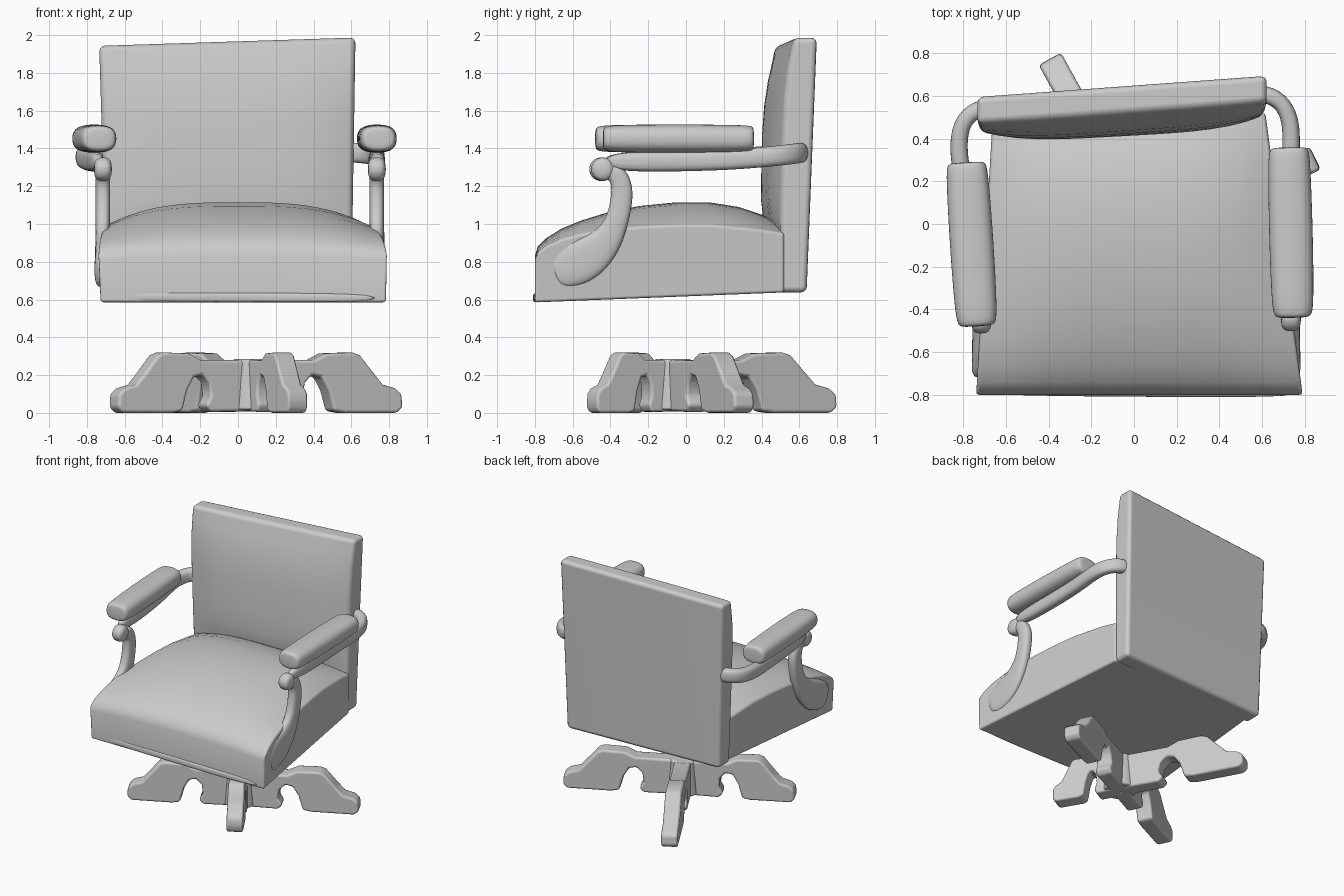
import bpy, bmesh, math
from mathutils import Vector

if "Cube" in bpy.data.objects:
    bpy.data.objects.remove(bpy.data.objects["Cube"])


def finish(name, bm, bevel=0.0, subsurf=0):
    bmesh.ops.recalc_face_normals(bm, faces=bm.faces)
    me = bpy.data.meshes.new(name)
    bm.to_mesh(me)
    bm.free()
    ob = bpy.data.objects.new(name, me)
    bpy.context.collection.objects.link(ob)
    for p in me.polygons:
        p.use_smooth = True
    if bevel:
        m = ob.modifiers.new("Bevel", 'BEVEL')
        m.width, m.segments = bevel, 3
        m.limit_method, m.angle_limit = 'ANGLE', math.radians(40)
        m.harden_normals = True
    if subsurf:
        m = ob.modifiers.new("Subdivision", 'SUBSURF')
        m.levels = m.render_levels = subsurf
    return ob


def loft(name, rings, **kw):
    """Skin a list of equal-length closed rings and cap both ends."""
    bm = bmesh.new()
    vs = [[bm.verts.new(p) for p in r] for r in rings]
    n = len(rings[0])
    for a, b in zip(vs, vs[1:]):
        for i in range(n):
            j = (i + 1) % n
            bm.faces.new((a[i], a[j], b[j], b[i]))
    bm.faces.new(vs[0])
    bm.faces.new(vs[-1])
    return finish(name, bm, **kw)


def sweep(name, path, ref, power=0.75, sides=12):
    """Sweep a rounded section; path holds (x, y, z, size along ref, other size)."""
    pts = [Vector(p[:3]) for p in path]
    rings = []
    for i, p in enumerate(path):
        t = (pts[min(i + 1, len(pts) - 1)] - pts[max(i - 1, 0)]).normalized()
        b = t.cross(ref).normalized()
        a = b.cross(t).normalized()
        ring = []
        for k in range(sides):
            th = 2 * math.pi * (k + 0.5) / sides
            c, s = math.cos(th), math.sin(th)
            c = math.copysign(abs(c) ** power, c)
            s = math.copysign(abs(s) ** power, s)
            ring.append(pts[i] + a * c * p[3] / 2 + b * s * p[4] / 2)
        rings.append(ring)
    return loft(name, rings, subsurf=2)


def lerp(a, b, t):
    return a + (b - a) * t


def table(rows, v):
    for a, b in zip(rows, rows[1:]):
        if v <= b[0]:
            return lerp(a[1], b[1], (v - a[0]) / (b[0] - a[0]))
    return rows[-1][1]


UP, ACROSS = Vector((0, 0, 1)), Vector((1, 0, 0))
US = [-1 + i / 8 for i in range(17)]

# Seat: tapered block with a domed top, lofted front to back
rings = []
for y, zc, drop in [(-.80, .84, .02), (-.785, .89, .03), (-.74, .935, .04),
                    (-.66, .985, .055), (-.55, 1.03, .07), (-.42, 1.07, .09),
                    (-.25, 1.105, .11), (-.05, 1.125, .12), (.12, 1.125, .12),
                    (.28, 1.10, .11), (.40, 1.06, .08), (.52, 1.0, .04)]:
    t = (y + .8) / 1.25
    xl, xr, zb = lerp(-.74, -.665, t), lerp(.79, .625, t), lerp(.595, .645, t)
    ring = [(lerp(xl, xr, (u + 1) / 2), y, zc - drop * abs(u) ** 3) for u in US]
    ring += [(xr - .005, y, zb), (xl + .012, y, zb)]
    rings.append(ring)
loft("seat", rings, bevel=.015)

# Trim along the lower front edge of the seat
sweep("front_trim", [(-.72, -.788, .625, .05, .03), (0, -.795, .622, .05, .03),
                     (.775, -.798, .618, .05, .03)], UP)

# Backrest: padded panel, slightly turned, lofted upwards
bulge = [(.6, 0), (.95, .02), (1.1, .06), (1.45, .055), (1.7, .04), (1.85, .02), (2, 0)]
thick = [(.6, .14), (1.0, .15), (1.6, .16), (1.8, .15), (1.9, .135), (2, .12)]
rings = []
for z in [.648, .8, .95, 1.05, 1.15, 1.3, 1.5, 1.65, 1.78, 1.87, 1.93, 1.975]:
    zt = (z - .65) / 1.33
    xl, xr = lerp(-.695, -.735, zt), lerp(.60, .622, zt)
    front, rear = [], []
    for u in US:
        x = lerp(xl, xr, (u + 1) / 2)
        yb = .61 + u * (.03 + .02 * zt) + .035 * zt
        yf = yb - table(thick, z) - table(bulge, z) * (1 - u ** 4)
        zz = z + .022 * u * max(0, zt)
        front.append((x, yf, zz))
        rear.append((x, yb, zz))
    rings.append(front + rear[::-1])
loft("backrest", rings, bevel=.03)

# Arms: (name, pad rear xy, pad front xy, rail path, post x, scroll y)
arms = [
    ("left", (-.785, .29), (-.735, -.48),
     [(-.735, -.46), (-.77, -.05), (-.805, .22), (-.825, .36), (-.81, .47), (-.75, .535), (-.66, .55)],
     -.715, -.45),
    ("right", (.725, .36), (.745, -.44),
     [(.745, -.45), (.735, -.05), (.73, .25), (.74, .42), (.725, .52), (.67, .595), (.56, .62)],
     .735, -.44),
]
for side, r, f, rail, px, sy in arms:
    # Padded armrest
    path = []
    for t, k in [(0, .75), (.015, .92), (.08, 1), (.5, 1.04), (.9, 1), (.985, .9), (1, .7)]:
        path.append((lerp(r[0], f[0], t), lerp(r[1], f[1], t), 1.462, .15 * k, .205 * k))
    sweep(side + "_arm_pad", path, UP)
    # Rail curving round into the backrest
    zs = [1.34, 1.34, 1.35, 1.365, 1.375, 1.385, 1.39]
    sweep(side + "_arm_rail", [(x, y, z, .11, .085) for (x, y), z in zip(rail, zs)], UP)
    # Scroll at the front of the rail
    sweep(side + "_arm_scroll", [(px - .05, sy, 1.30, .12, .12), (px, sy, 1.30, .135, .135),
                                 (px + .05, sy, 1.30, .12, .12)], UP, 1.0)
    # Curved post flaring onto the side of the seat
    out = math.copysign(1, px)
    post = [(-.42, 1.30, .09), (-.36, 1.275, .11), (-.335, 1.20, .12), (-.345, 1.10, .12),
            (-.375, .99, .13), (-.44, .89, .19), (-.54, .82, .25), (-.64, .775, .23), (-.71, .75, .16)]
    path = []
    for i, (y, z, d) in enumerate(post):
        low = max(0, (i - 4) / 4)
        path.append((px + out * .015 * low, y, z, lerp(.08, .065, low), d))
    sweep(side + "_arm_post", path, ACROSS)

# Swivel base: four arched feet around one hub
hub = (.07, -.07)
profile = [(0, .02), (.27, .015), (.30, .05), (.27, .10), (.28, .17), (.32, .21), (.37, .20),
           (.41, .13), (.44, .02), (.50, .01), (.80, .01), (.83, .04), (.825, .11), (.79, .14),
           (.72, .16), (.66, .23), (.59, .315), (.55, .33), (.40, .325), (.33, .29), (0, .29)]
feet = [("rear_foot", (-.395, .775)), ("front_foot", (.32, -.50)),
        ("left_foot", (-.66, -.43)), ("right_foot", (.85, .31))]
for name, tip in feet:
    d = Vector((tip[0] - hub[0], tip[1] - hub[1], 0))
    scale = d.length / .83
    d.normalize()
    n = Vector((-d.y, d.x, 0)) * .06
    rings = [[Vector((hub[0], hub[1], z)) + d * s * scale + n * k for s, z in profile]
             for k in (-1, 1)]
    loft(name, rings, bevel=.018)

# Hub block joining the feet
bm = bmesh.new()
bmesh.ops.create_cone(bm, cap_ends=True, segments=24, radius1=.12, radius2=.10, depth=.27)
bmesh.ops.translate(bm, verts=bm.verts, vec=(hub[0], hub[1], .16))
finish("base_hub", bm, bevel=.015)

# Settle the model on the ground and centre it
bpy.context.view_layer.update()
dg = bpy.context.evaluated_depsgraph_get()
low = min((o.evaluated_get(dg).matrix_world @ Vector(c)).z
          for o in bpy.data.objects for c in o.evaluated_get(dg).bound_box)
for o in bpy.data.objects:
    o.location.z -= low
